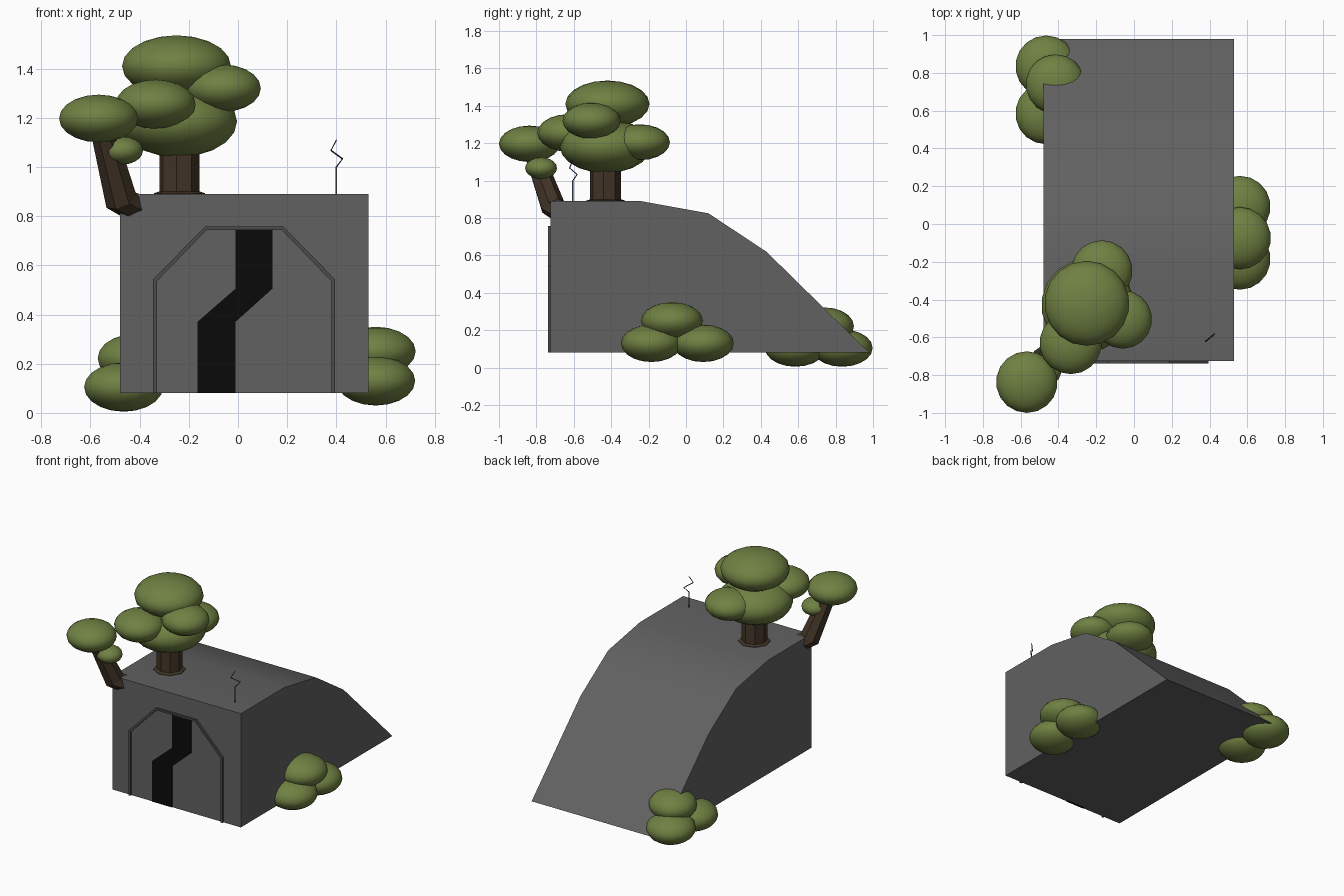
import bpy, bmesh, math
from mathutils import Vector

if "Cube" in bpy.data.objects:
    bpy.data.objects.remove(bpy.data.objects["Cube"])


def material(name, rgb):
    m = bpy.data.materials.new(name)
    m.diffuse_color = (*rgb, 1)
    m.use_nodes = True
    m.node_tree.nodes["Principled BSDF"].inputs["Base Color"].default_value = m.diffuse_color
    return m


STONE = material("dark_stone", (0.12, 0.12, 0.12))
TRIM = material("trim", (0.07, 0.07, 0.07))
BLACK = material("black", (0.003, 0.003, 0.003))
BARK = material("bark", (0.055, 0.035, 0.02))
LEAF = material("leaf", (0.16, 0.22, 0.055))


def finish(ob, mat, angle=None):
    ob.data.materials.append(mat)
    if angle:
        bpy.ops.object.select_all(action='DESELECT')
        ob.select_set(True)
        bpy.context.view_layer.objects.active = ob
        bpy.ops.object.shade_smooth_by_angle(angle=math.radians(angle))
    return ob


def prism(name, points, push, mat, angle=None):
    """Extrude a closed outline along a vector."""
    bm = bmesh.new()
    face = bm.faces.new([bm.verts.new(p) for p in points])
    ext = bmesh.ops.extrude_face_region(bm, geom=[face], use_keep_orig=True)
    verts = [v for v in ext["geom"] if isinstance(v, bmesh.types.BMVert)]
    bmesh.ops.translate(bm, verts=verts, vec=push)
    bmesh.ops.recalc_face_normals(bm, faces=bm.faces)
    me = bpy.data.meshes.new(name)
    bm.to_mesh(me)
    bm.free()
    ob = bpy.data.objects.new(name, me)
    bpy.context.collection.objects.link(ob)
    return finish(ob, mat, angle)


def tube(name, path, radii, sides, mat):
    """Sweep a polygon ring along a path."""
    pts = [Vector(p) for p in path]
    bm = bmesh.new()
    rings = []
    for i, p in enumerate(pts):
        d = pts[min(i + 1, len(pts) - 1)] - pts[max(i - 1, 0)]
        side = d.cross(Vector((0.6, -0.8, 0))).normalized()
        up = side.cross(d).normalized()
        rings.append([bm.verts.new(p + radii[i] * (side * math.cos(a) + up * math.sin(a)))
                      for a in (2 * math.pi * k / sides for k in range(sides))])
    for a, b in zip(rings, rings[1:]):
        for k in range(sides):
            j = (k + 1) % sides
            bm.faces.new((a[k], a[j], b[j], b[k]))
    bm.faces.new(rings[0])
    bm.faces.new(rings[-1])
    bmesh.ops.recalc_face_normals(bm, faces=bm.faces)
    me = bpy.data.meshes.new(name)
    bm.to_mesh(me)
    bm.free()
    ob = bpy.data.objects.new(name, me)
    bpy.context.collection.objects.link(ob)
    return finish(ob, mat)


def leaf_clump(name, loc, r, rz):
    bpy.ops.mesh.primitive_uv_sphere_add(segments=18, ring_count=10, location=loc)
    ob = bpy.context.object
    ob.name = name
    ob.scale = (r, r, rz)
    finish(ob, LEAF, 60)


# Bunker body with sloping back
side = [(-0.725, 0.08), (-0.725, 0.89), (-0.24, 0.89), (0.12, 0.825), (0.43, 0.62), (0.98, 0.08)]
prism("bunker_body", [(-0.48, y, z) for y, z in side], (1.01, 0, 0), STONE, 30)

# Door frame strip, mirrored about the door centre
outer = [(0.37, 0.08), (0.37, 0.543), (0.16, 0.757)]
inner = [(0.355, 0.08), (0.355, 0.535), (0.153, 0.743)]
cx = 0.025
arch = lambda pts: [(cx - x, z) for x, z in pts] + [(cx + x, z) for x, z in reversed(pts)]
loop = arch(outer) + arch(inner)[::-1]
prism("door_frame", [(x, -0.738, z) for x, z in loop], (0, 0.03, 0), TRIM)

# Zigzag opening between the two door leaves
gap = [(-0.165, 0.08), (-0.01, 0.08), (-0.01, 0.37), (0.14, 0.505),
       (0.14, 0.743), (-0.01, 0.743), (-0.01, 0.505), (-0.165, 0.37)]
prism("door_gap", [(x, -0.73, z) for x, z in gap], (0, 0.02, 0), BLACK)

# Bent antenna
tube("antenna", [(0.4, -0.605, 0.88), (0.4, -0.605, 1.0), (0.425, -0.582, 1.033),
                 (0.378, -0.622, 1.067), (0.4, -0.605, 1.11)],
     [0.004, 0.004, 0.004, 0.004, 0.003], 4, TRIM)

# Main tree trunk with a flared foot, and the bent side branch
tube("tree_trunk", [(-0.238, -0.43, 0.86), (-0.238, -0.43, 0.893), (-0.238, -0.43, 0.9), (-0.238, -0.43, 1.18)],
     [0.115, 0.105, 0.083, 0.083], 8, BARK)
tube("tree_branch", [(-0.40, -0.655, 0.825), (-0.475, -0.715, 0.865), (-0.555, -0.825, 1.17)],
     [0.06, 0.068, 0.05], 7, BARK)

# Foliage of the tree and branch
crown = [((-0.245, -0.43, 1.185), 0.245, 0.145), ((-0.25, -0.42, 1.41), 0.225, 0.125),
         ((-0.06, -0.505, 1.32), 0.155, 0.096), ((-0.335, -0.63, 1.255), 0.165, 0.1),
         ((-0.17, -0.248, 1.205), 0.162, 0.096), ((-0.567, -0.837, 1.197), 0.163, 0.097),
         ((-0.47, -0.775, 1.067), 0.085, 0.057)]
for i, c in enumerate(crown):
    leaf_clump(f"tree_leaves_{i}", *c)

# Bushes at the base
bushes = [((0.56, -0.075, 0.25), 0.165, 0.1), ((0.56, -0.185, 0.13), 0.163, 0.1),
          ((0.56, 0.092, 0.13), 0.163, 0.1), ((-0.465, 0.835, 0.105), 0.163, 0.1),
          ((-0.465, 0.585, 0.105), 0.163, 0.1), ((-0.415, 0.74, 0.222), 0.158, 0.1)]
for i, c in enumerate(bushes):
    leaf_clump(f"bush_{i}", *c)
